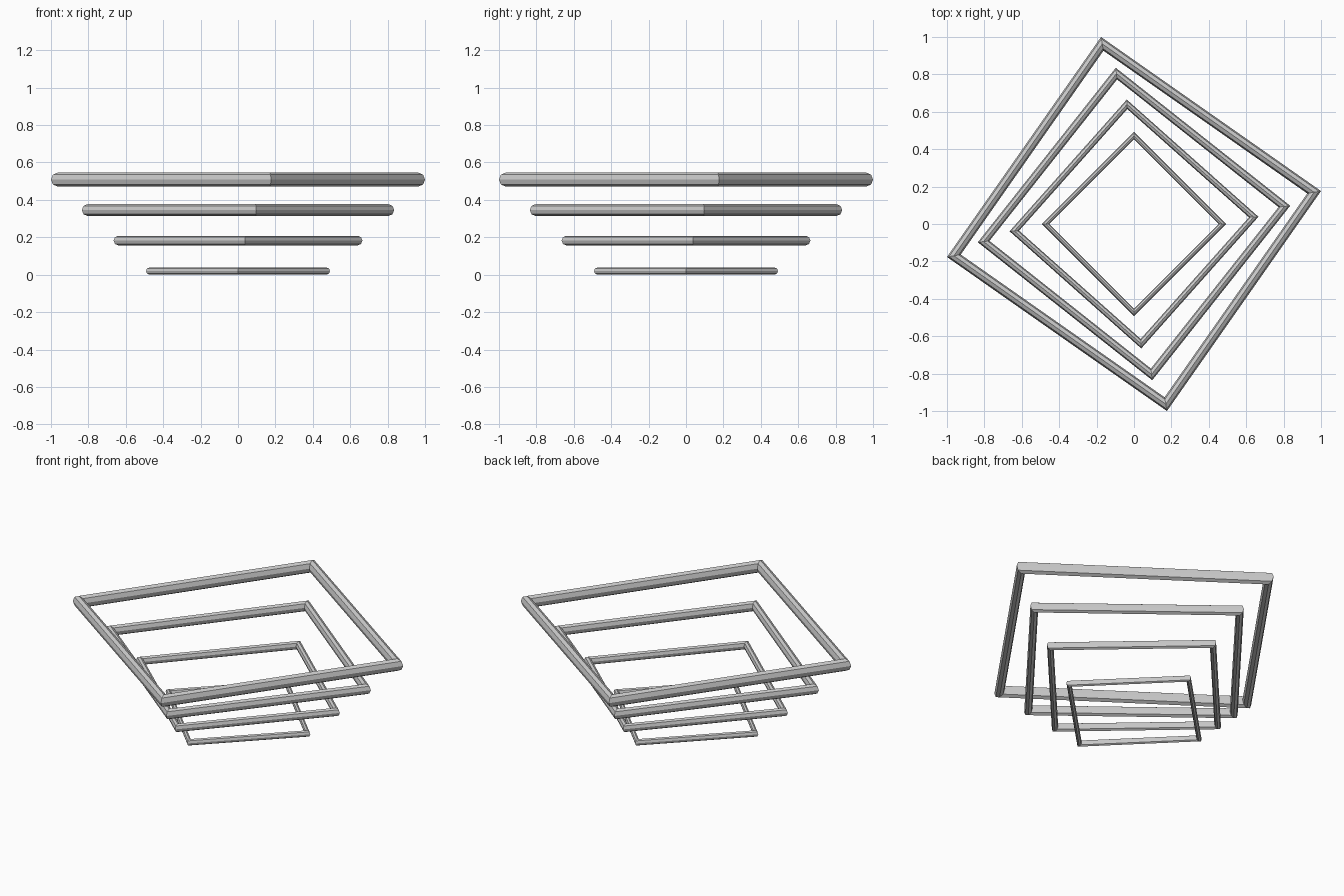
import bpy, bmesh
from math import sin, cos, pi, radians

if "Cube" in bpy.data.objects:
    bpy.data.objects.remove(bpy.data.objects["Cube"])

SIDES = 8   # sides of the tube cross-section


def square_ring(name, R, r, z, turn):
    """Four-cornered mitred tube, twisted about z."""
    bm = bmesh.new()
    loops = []
    for i in range(4):
        a = radians(turn) + i * pi / 2
        loops.append([bm.verts.new(((R + r * cos(t)) * cos(a),
                                    (R + r * cos(t)) * sin(a),
                                    z + r * sin(t)))
                      for t in (2 * pi * j / SIDES for j in range(SIDES))])
    for i in range(4):
        a, b = loops[i], loops[(i + 1) % 4]
        for j in range(SIDES):
            k = (j + 1) % SIDES
            bm.faces.new((a[j], b[j], b[k], a[k]))
    bmesh.ops.recalc_face_normals(bm, faces=bm.faces)
    mesh = bpy.data.meshes.new(name)
    bm.to_mesh(mesh)
    bm.free()
    bpy.context.collection.objects.link(bpy.data.objects.new(name, mesh))


# Rings grow, thicken, rise and twist in even steps
for n in range(4):
    square_ring(f"square_ring_{n + 1}",
                R=0.4725 + 0.1685 * n,
                r=0.0195 + 0.006 * n,
                z=0.0195 + 0.163 * n,
                turn=10 * n / 3)
